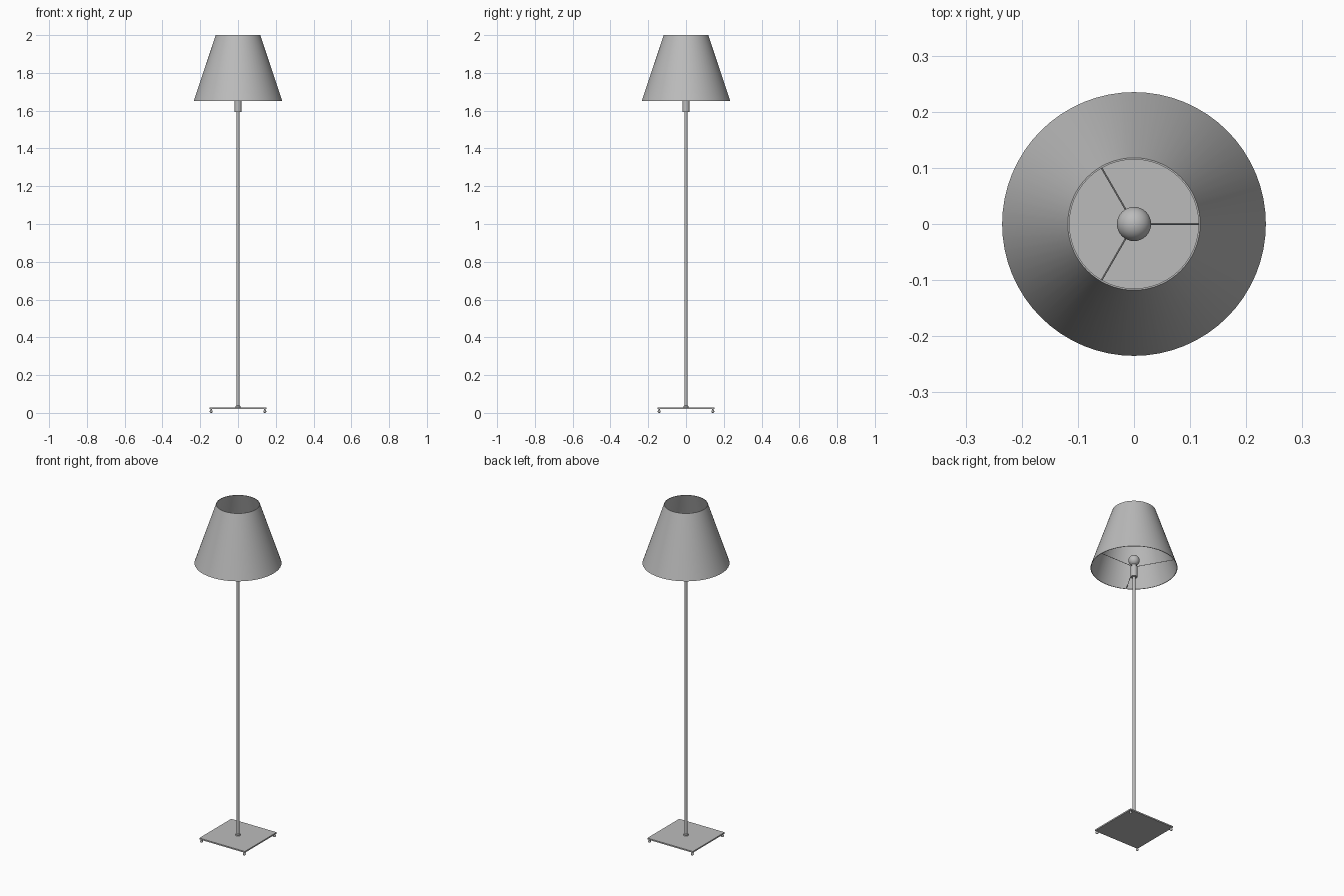
import bpy, bmesh, math

if "Cube" in bpy.data.objects:
    bpy.data.objects.remove(bpy.data.objects["Cube"])

grey = bpy.data.materials.new("warm_grey")
grey.diffuse_color = (0.5, 0.5, 0.5, 1)
grey.use_nodes = True
grey.node_tree.nodes["Principled BSDF"].inputs["Base Color"].default_value = grey.diffuse_color


def finish(obj, name, smooth=True):
    obj.name = name
    obj.data.materials.append(grey)
    if smooth:
        bpy.ops.object.select_all(action='DESELECT')
        obj.select_set(True)
        bpy.context.view_layer.objects.active = obj
        bpy.ops.object.shade_smooth_by_angle(angle=math.radians(40))
    return obj


def lathe(name, profile, segments, closed=False):
    """Revolve (radius, height) points around the z axis."""
    bm = bmesh.new()
    rings = []
    for r, z in profile:
        if r == 0:
            rings.append([bm.verts.new((0, 0, z))] * segments)
        else:
            rings.append([bm.verts.new((r * math.cos(2 * math.pi * i / segments),
                                        r * math.sin(2 * math.pi * i / segments), z))
                          for i in range(segments)])
    pairs = list(zip(rings, rings[1:]))
    if closed:
        pairs.append((rings[-1], rings[0]))
    for a, b in pairs:
        for i in range(segments):
            j = (i + 1) % segments
            bm.faces.new(list(dict.fromkeys((a[i], a[j], b[j], b[i]))))
    bmesh.ops.recalc_face_normals(bm, faces=bm.faces)
    mesh = bpy.data.meshes.new(name)
    bm.to_mesh(mesh)
    bm.free()
    obj = bpy.data.objects.new(name, mesh)
    bpy.context.collection.objects.link(obj)
    return finish(obj, name)


def sphere(name, radius, location, segments, rings):
    bpy.ops.mesh.primitive_uv_sphere_add(segments=segments, ring_count=rings,
                                         radius=radius, location=location)
    return finish(bpy.context.object, name)


# Square base plate
bpy.ops.mesh.primitive_cube_add(size=1, location=(0, 0, 0.024))
base = bpy.context.object
base.scale = (0.3, 0.3, 0.008)
finish(base, "base_plate", smooth=False)

# Ball feet with short stems under the corners
for i, (sx, sy) in enumerate([(-1, -1), (1, -1), (1, 1), (-1, 1)]):
    x, y = 0.142 * sx, 0.142 * sy
    sphere(f"foot_{i + 1}", 0.008, (x, y, 0.008), 16, 10)
    stem = lathe(f"foot_stem_{i + 1}", [(0, 0.012), (0.004, 0.012), (0.004, 0.022), (0, 0.022)], 12)
    stem.location = (x, y, 0)

# Pole with a small collar at the foot
lathe("pole", [(0, 0.026), (0.013, 0.026), (0.013, 0.036), (0.008, 0.039),
               (0.008, 1.6), (0, 1.6)], 24)

# Bulb socket with a narrower neck
lathe("socket", [(0, 1.592), (0.0185, 1.592), (0.0185, 1.657), (0.013, 1.66),
                 (0.013, 1.675), (0, 1.675)], 32)

# Round bulb
sphere("bulb", 0.0305, (0, 0, 1.695), 32, 20)

# Three wires holding the shade
for i in range(3):
    a = i * 2 * math.pi / 3
    bpy.ops.mesh.primitive_cylinder_add(
        vertices=8, radius=0.0015, depth=0.216,
        location=(0.124 * math.cos(a), 0.124 * math.sin(a), 1.655),
        rotation=(0, math.pi / 2, a))
    finish(bpy.context.object, f"shade_wire_{i + 1}")

# Thin open conical shade
lathe("lampshade", [(0.235, 1.65), (0.118, 2.0), (0.115, 2.0), (0.232, 1.65)], 64, closed=True)
